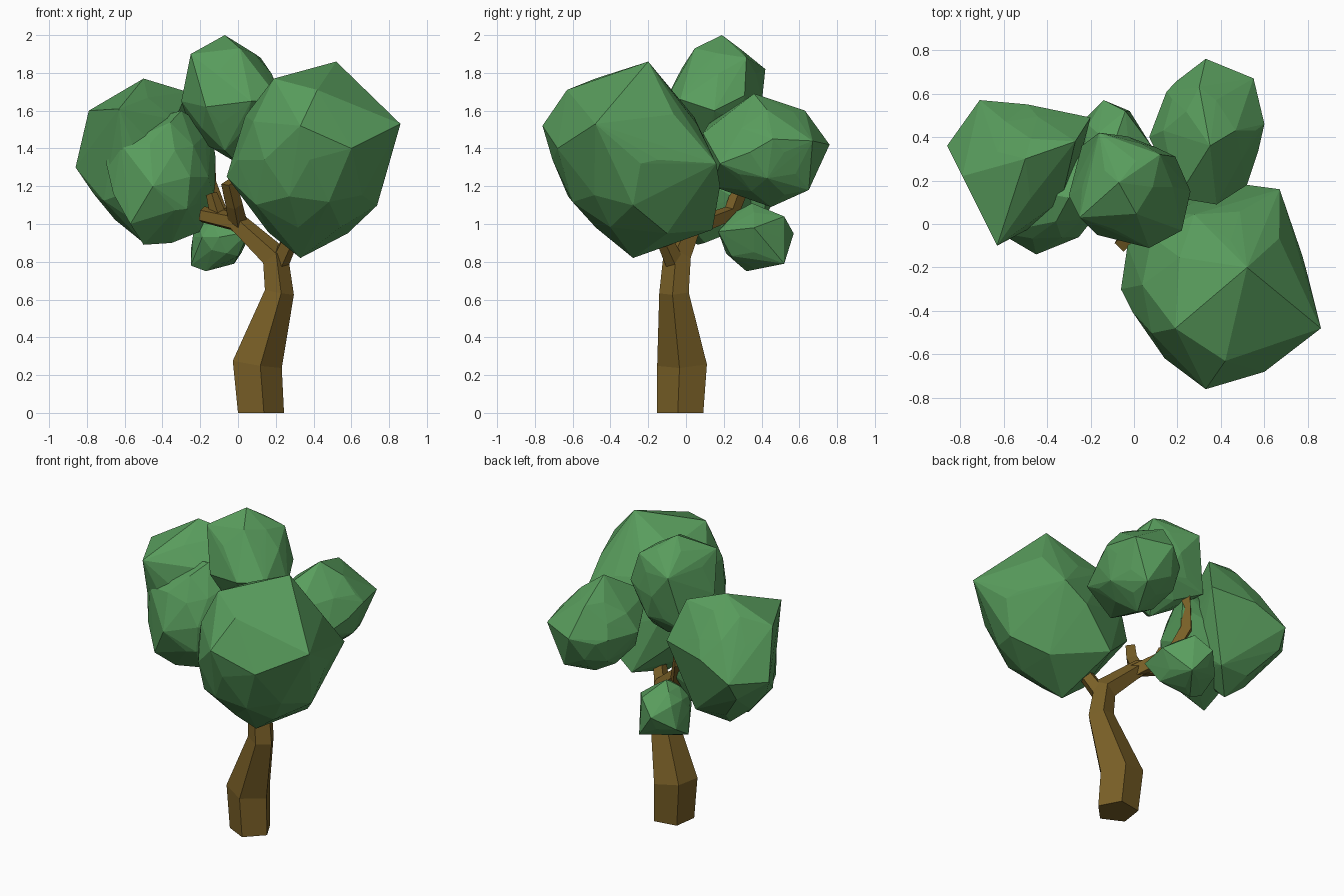
import bpy, bmesh, math, random
from mathutils import Vector

random.seed(4)


def material(name, color):
    m = bpy.data.materials.new(name)
    m.diffuse_color = (*color, 1)
    return m


LEAF = material("leaf_green", (0.10, 0.34, 0.11))
BARK = material("bark_brown", (0.19, 0.115, 0.02))


def finish(bm, name, mat):
    bmesh.ops.recalc_face_normals(bm, faces=bm.faces)
    me = bpy.data.meshes.new(name)
    bm.to_mesh(me)
    bm.free()
    me.materials.append(mat)
    ob = bpy.data.objects.new(name, me)
    bpy.context.collection.objects.link(ob)
    return ob


def foliage(name, center, radii, tips):
    """Faceted clump: hull of a jittered ellipsoid and a few protruding corners."""
    ball = bmesh.new()
    bmesh.ops.create_icosphere(ball, subdivisions=2, radius=1)
    bm = bmesh.new()
    for v in ball.verts:
        k = random.uniform(0.92, 1.03)
        bm.verts.new([c + r * k * q for c, r, q in zip(center, radii, v.co)])
    ball.free()
    for t in tips:
        bm.verts.new(t)
    bmesh.ops.convex_hull(bm, input=bm.verts[:])
    loose = [v for v in bm.verts if not v.link_faces]
    bmesh.ops.delete(bm, geom=loose, context='VERTS')
    return finish(bm, name, LEAF)


def limb(name, path, sides=5, turn=0.0):
    """Tapered angular tube along (x, y, z, radius) points."""
    bm = bmesh.new()
    pts = [Vector(p[:3]) for p in path]
    rings = []
    for i, p in enumerate(pts):
        d = (pts[min(i + 1, len(pts) - 1)] - pts[max(i - 1, 0)]).normalized()
        if p.z == 0:
            d = Vector((0, 0, 1))
        q = Vector((0, 0, 1)).rotation_difference(d)
        ring = []
        for k in range(sides):
            a = turn + math.tau * k / sides
            ring.append(bm.verts.new(p + q @ Vector((math.cos(a), math.sin(a), 0)) * path[i][3]))
        rings.append(ring)
    for a, b in zip(rings, rings[1:]):
        for k in range(sides):
            n = (k + 1) % sides
            bm.faces.new((a[k], a[n], b[n], b[k]))
    bm.faces.new(rings[0][::-1])
    bm.faces.new(rings[-1])
    return finish(bm, name, BARK)


# Bent trunk running into the main left-hand bough
limb("trunk", [(0.115, -0.025, 0, 0.13), (0.095, -0.015, 0.26, 0.14),
               (0.215, -0.06, 0.64, 0.083), (0.195, -0.045, 0.82, 0.078),
               (-0.01, 0.04, 1.01, 0.055), (-0.19, 0.11, 1.05, 0.045)], turn=-1.4)

# Branches to each clump
limb("right_branch", [(0.21, -0.05, 0.78, 0.055), (0.28, -0.12, 0.93, 0.045), (0.34, -0.2, 1.1, 0.03)])
limb("front_branch", [(0.0, 0.03, 1.0, 0.05), (-0.02, -0.04, 1.1, 0.045), (-0.05, -0.09, 1.22, 0.04)], 4)
limb("left_stub", [(-0.1, 0.08, 1.03, 0.045), (-0.14, 0.1, 1.16, 0.03)], 4)
limb("back_branch", [(0.02, 0.03, 0.98, 0.05), (-0.1, 0.24, 1.06, 0.045),
                     (-0.16, 0.3, 1.22, 0.045), (-0.16, 0.3, 1.5, 0.03)], 4)

# Foliage clumps
foliage("front_right_foliage", (0.38, -0.28, 1.34), (0.41, 0.42, 0.45),
        [(-0.06, -0.3, 1.25), (0.52, -0.2, 1.86), (0.86, -0.48, 1.53), (0.33, -0.76, 1.52),
         (0.33, -0.28, 0.82), (0.52, 0.18, 1.2), (0.67, 0.16, 1.32), (0.19, -0.48, 1.77),
         (0.6, -0.68, 1.4), (0.3, 0.14, 0.97), (0.58, -0.1, 0.95), (0.42, -0.63, 1.71),
         (-0.03, -0.1, 1.27), (0.8, -0.24, 1.32), (0.4, -0.69, 1.34)])
foliage("top_foliage", (-0.03, 0.17, 1.66), (0.24, 0.24, 0.31),
        [(-0.07, 0.19, 2.0), (-0.25, 0.03, 1.9), (-0.16, 0.42, 1.82), (0.12, 0.32, 1.88),
         (0.26, 0.15, 1.6), (0.07, -0.11, 1.65), (-0.3, 0.13, 1.65), (0.0, 0.15, 1.32),
         (-0.24, 0.36, 1.47), (0.19, 0.31, 1.68), (0.22, -0.03, 1.66), (-0.17, -0.05, 1.62)])
foliage("left_foliage", (-0.52, 0.25, 1.34), (0.27, 0.28, 0.40),
        [(-0.86, 0.36, 1.3), (-0.71, 0.57, 1.32), (-0.79, 0.22, 1.6), (-0.5, 0.3, 1.77),
         (-0.2, 0.49, 1.45), (-0.27, 0.38, 1.7), (-0.63, -0.1, 1.61), (-0.5, 0.25, 0.9),
         (-0.49, 0.55, 1.42), (-0.35, 0.4, 1.0), (-0.72, 0.5, 1.2)])
foliage("left_front_foliage", (-0.4, 0.14, 1.25), (0.25, 0.25, 0.33),
        [(-0.7, 0.05, 1.33), (-0.3, 0.12, 1.6), (-0.12, 0.31, 1.36), (-0.12, 0.29, 1.12),
         (-0.45, -0.14, 1.2), (-0.35, 0.1, 0.9), (-0.5, 0.06, 0.89), (-0.66, 0.0, 1.16),
         (-0.57, -0.06, 1.0), (-0.14, 0.28, 1.5), (-0.62, -0.04, 1.42), (-0.2, 0.25, 0.96),
         (-0.27, -0.05, 1.08)])
foliage("back_right_foliage", (0.34, 0.43, 1.38), (0.24, 0.29, 0.26),
        [(0.33, 0.76, 1.42), (0.07, 0.4, 1.4), (0.38, 0.09, 1.48), (0.6, 0.46, 1.45),
         (0.35, 0.36, 1.69), (0.55, 0.67, 1.44), (0.3, 0.63, 1.6), (0.35, 0.45, 1.09),
         (0.44, 0.65, 1.18), (0.3, 0.14, 1.2), (0.15, 0.61, 1.4), (0.2, 0.12, 1.53),
         (0.52, 0.18, 1.32)])
foliage("low_back_foliage", (-0.1, 0.36, 0.93), (0.15, 0.18, 0.16),
        [(-0.14, 0.57, 0.95), (-0.25, 0.46, 0.86), (-0.17, 0.32, 0.75), (0.08, 0.36, 0.98),
         (-0.1, 0.35, 1.11), (0.06, 0.17, 0.96), (-0.25, 0.33, 0.78), (-0.02, 0.52, 0.79),
         (-0.04, 0.52, 1.04), (0.0, 0.24, 0.83)])
